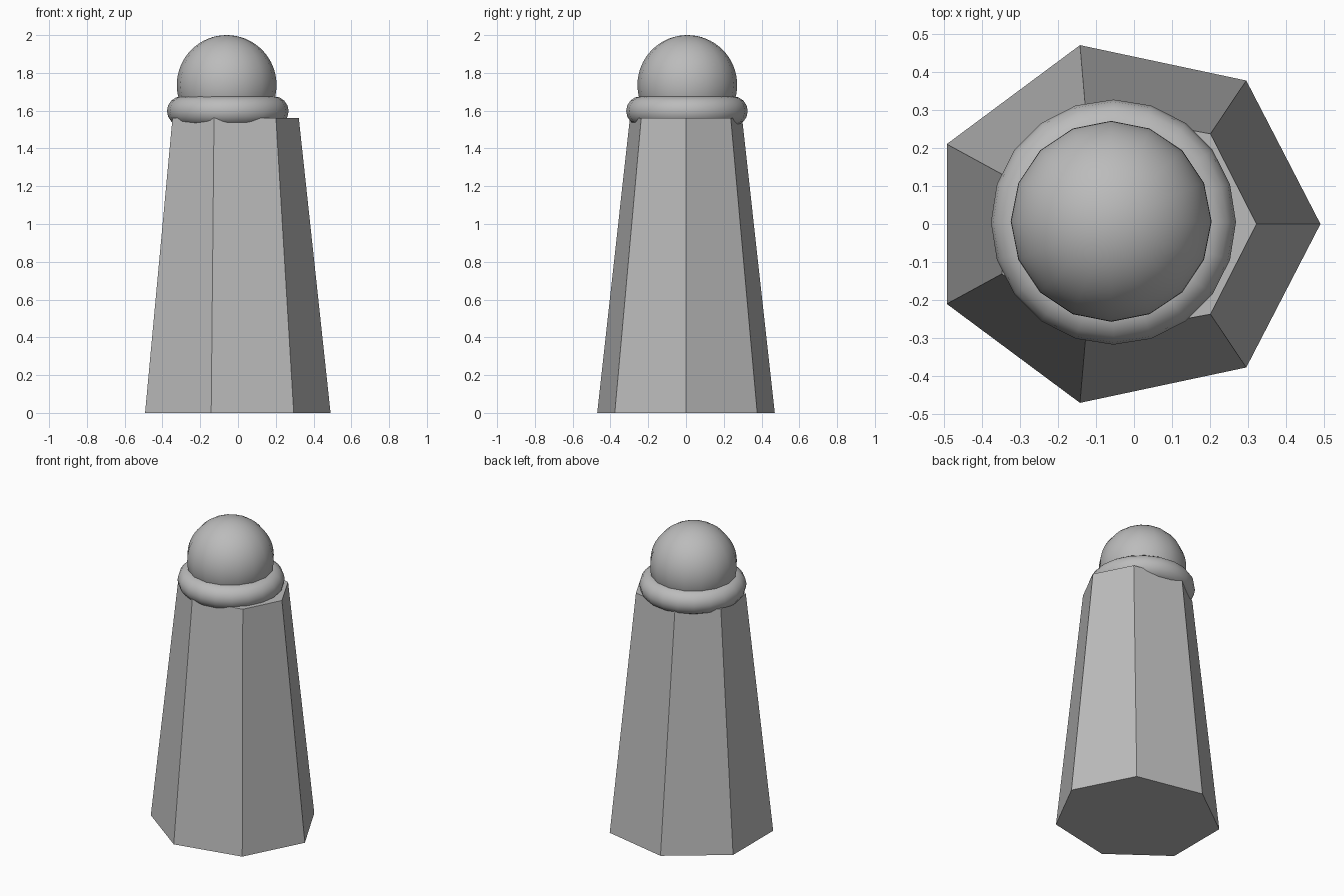
import bpy
import bmesh

cube = bpy.data.objects.get("Cube")
if cube:
    bpy.data.objects.remove(cube, do_unlink=True)

grey = bpy.data.materials.new("plain_grey")
grey.use_nodes = True
GREY = (0.5, 0.5, 0.5, 1)
grey.diffuse_color = GREY
grey.node_tree.nodes["Principled BSDF"].inputs["Base Color"].default_value = GREY


def mirrored_loop(bm, half, z):
    """Ring of vertices from a half outline, mirrored across y = 0."""
    outline = half + [(x, -y) for x, y in reversed(half) if y > 0]
    return [bm.verts.new((x, y, z)) for x, y in outline]


# Seven-sided tapering tower, flat faces
bm = bmesh.new()
base = mirrored_loop(bm, [(0.49, 0), (0.295, 0.377), (-0.142, 0.47), (-0.492, 0.21)], 0)
top = mirrored_loop(bm, [(0.322, 0), (0.201, 0.237), (-0.127, 0.297), (-0.347, 0.131)], 1.56)
n = len(base)
for i in range(n):
    j = (i + 1) % n
    bm.faces.new((base[i], base[j], top[j], top[i]))
bm.faces.new(top)
bm.faces.new(base[::-1])
bmesh.ops.recalc_face_normals(bm, faces=bm.faces)
mesh = bpy.data.meshes.new("tower")
bm.to_mesh(mesh)
bm.free()
mesh.materials.append(grey)
bpy.context.collection.objects.link(bpy.data.objects.new("tower", mesh))


def finish(name):
    obj = bpy.context.object
    obj.name = name
    obj.data.materials.append(grey)
    bpy.ops.object.shade_smooth()


# Rounded collar on the tower top
bpy.ops.mesh.primitive_torus_add(major_segments=20, minor_segments=16, major_radius=0.244,
                                 minor_radius=0.078, location=(-0.054, 0.005, 1.598))
finish("collar_ring")

# Ball resting in the collar
bpy.ops.mesh.primitive_uv_sphere_add(segments=16, ring_count=32, radius=0.264,
                                     location=(-0.06, 0.007, 1.736))
finish("dome_ball")
